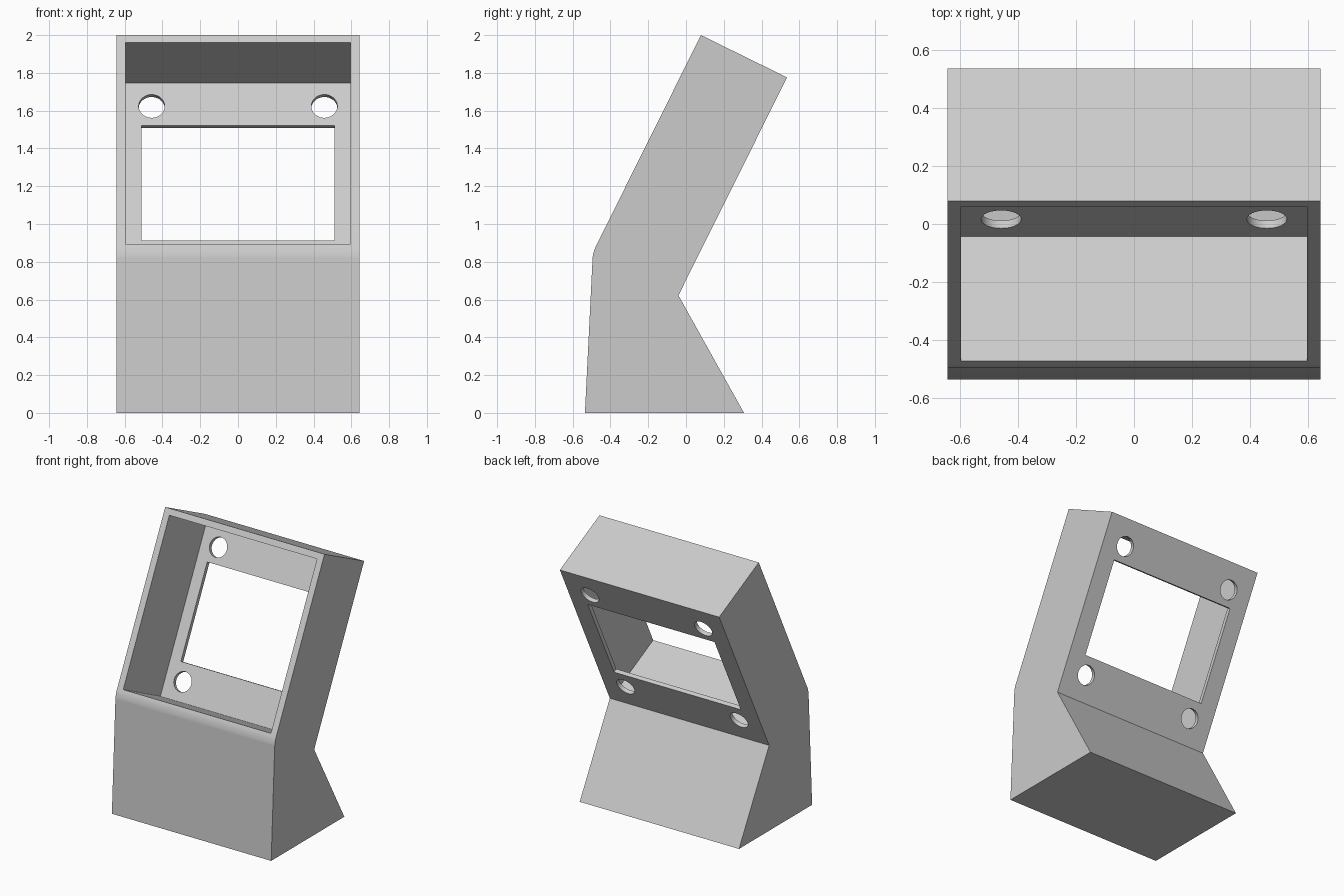
import bpy, bmesh
from mathutils import Matrix, Vector

if "Cube" in bpy.data.objects:
    bpy.data.objects.remove(bpy.data.objects["Cube"], do_unlink=True)

HALF_W = 0.642
# side profile (y, z); the last point is the front crease
PROFILE = [(-0.535, 0), (0.307, 0), (-0.04, 0.622), (0.535, 1.776), (0.079, 2.0), (-0.493, 0.85)]

grey = bpy.data.materials.new("light_grey")
grey.use_nodes = True
colour = (0.6, 0.6, 0.6, 1)
grey.diffuse_color = colour
grey.node_tree.nodes["Principled BSDF"].inputs["Base Color"].default_value = colour


def make_object(name, bm):
    bmesh.ops.recalc_face_normals(bm, faces=bm.faces)
    mesh = bpy.data.meshes.new(name)
    bm.to_mesh(mesh)
    bm.free()
    mesh.materials.append(grey)
    obj = bpy.data.objects.new(name, mesh)
    bpy.context.collection.objects.link(obj)
    return obj


# housing: extruded profile with a small rounded front crease
bm = bmesh.new()
outline = bm.faces.new([bm.verts.new((-HALF_W, y, z)) for y, z in PROFILE])
extruded = bmesh.ops.extrude_face_region(bm, geom=[outline])["geom"]
bmesh.ops.translate(bm, vec=(2 * HALF_W, 0, 0),
                    verts=[g for g in extruded if isinstance(g, bmesh.types.BMVert)])
crease = [e for e in bm.edges
          if all((v.co.yz - Vector(PROFILE[-1])).length < 1e-4 for v in e.verts)]
bmesh.ops.bevel(bm, geom=crease, offset=0.03, segments=5, profile=0.5, affect='EDGES')
housing = make_object("housing", bm)

# frame of the tilted face: x across, y up the slope, z outward
origin = Vector((0, *PROFILE[-1]))
up = (Vector((0, *PROFILE[-2])) - origin).normalized()
across = Vector((1, 0, 0))
frame = Matrix((across, up, across.cross(up))).transposed().to_4x4()
frame.translation = origin


def box_cutter(name, half_width, low, high, deep, out):
    bm = bmesh.new()
    size = Matrix.Diagonal((2 * half_width, high - low, out - deep, 1))
    place = Matrix.Translation((0, (low + high) / 2, (deep + out) / 2))
    bmesh.ops.create_cube(bm, size=1, matrix=frame @ place @ size)
    return make_object(name, bm)


def hole_cutter(name, x, t):
    bm = bmesh.new()
    bmesh.ops.create_cone(bm, cap_ends=True, segments=40, radius1=0.069, radius2=0.069,
                          depth=0.2, matrix=frame @ Matrix.Translation((x, t, -0.5)))
    return make_object(name, bm)


# front pocket, screen opening and four mounting holes
cutters = [box_cutter("pocket_cutter", 0.595, 0.048, 1.24, -0.478, 0.1),
           box_cutter("screen_opening_cutter", 0.511, 0.308, 0.988, -0.6, -0.4)]
for side, x in (("right", -0.457), ("left", 0.457)):
    for level, t in (("lower", 0.182), ("upper", 1.102)):
        cutters.append(hole_cutter(f"{level}_{side}_hole_cutter", x, t))

bpy.ops.object.select_all(action='DESELECT')
bpy.context.view_layer.objects.active = housing
housing.select_set(True)
for cutter in cutters:
    cutter.hide_render = True
    cut = housing.modifiers.new(cutter.name, 'BOOLEAN')
    cut.operation = 'DIFFERENCE'
    cut.solver = 'EXACT'
    cut.object = cutter
    bpy.ops.object.modifier_apply(modifier=cut.name)
    bpy.data.objects.remove(cutter, do_unlink=True)

# smooth crease and holes, keep flat faces flat
bpy.ops.object.shade_smooth_by_angle(angle=0.5)
weighted = housing.modifiers.new("weighted_normals", 'WEIGHTED_NORMAL')
weighted.keep_sharp = True
